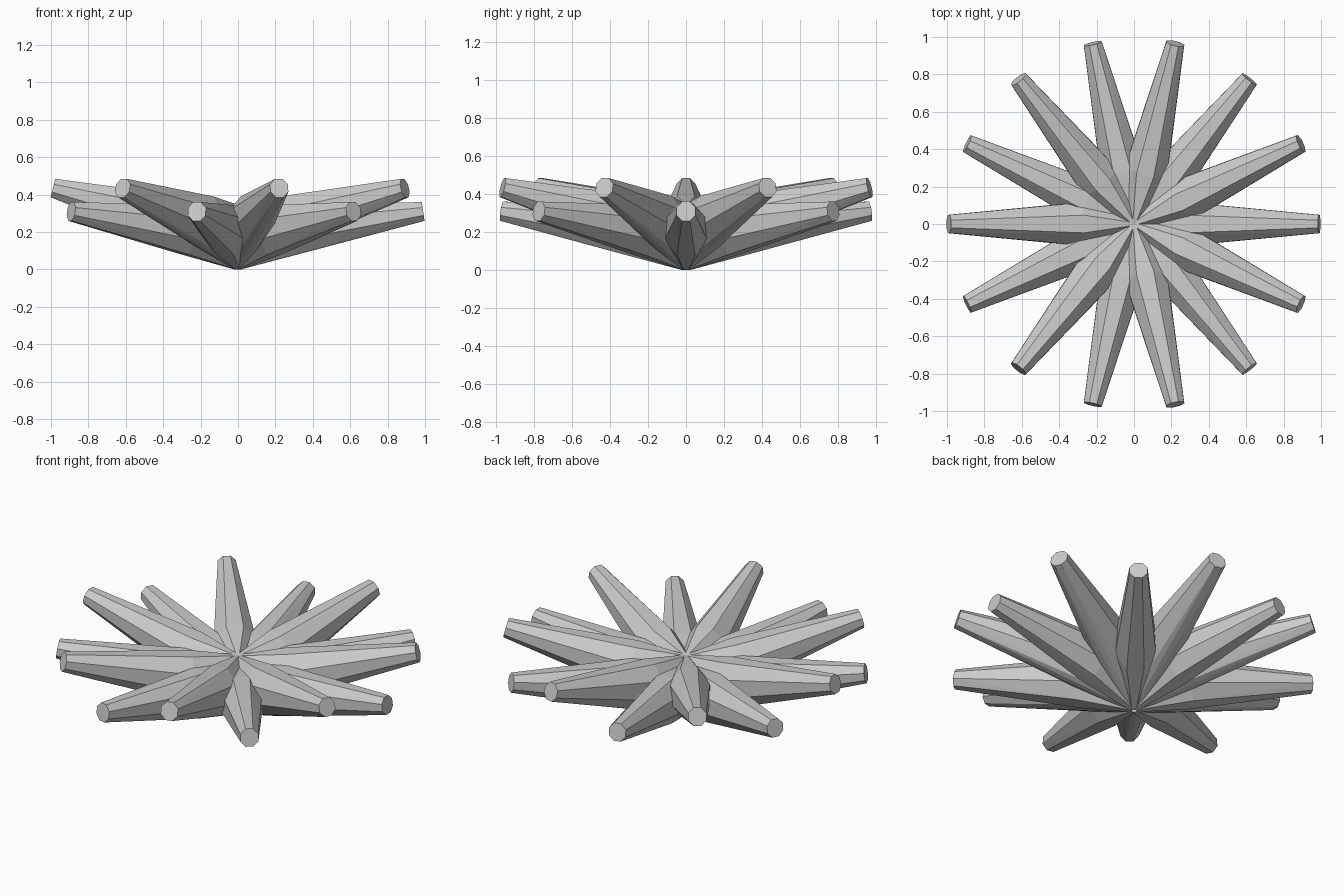
import bpy, bmesh
from math import sin, cos, pi, atan
from mathutils import Vector

if "Cube" in bpy.data.objects:
    bpy.data.objects.remove(bpy.data.objects["Cube"])

SIDES = 8


def ring(cx, cz, half_w, half_h, tilt):
    """Octagon across the leaf, flat side up, leaning with the leaf slope."""
    k = 1 / cos(pi / SIDES)
    pts = []
    for i in range(SIDES):
        a = 2 * pi * (i + 0.5) / SIDES
        u, v = half_w * k * cos(a), half_h * k * sin(a)
        pts.append(Vector((cx - v * sin(tilt), u, cz + v * cos(tilt))))
    return pts


def leaf_mesh(name, tip_z, mid_z, core_z):
    """Thick tapered leaf: blunt tip, wide middle, keel running to the root."""
    tilt = atan((tip_z - mid_z) / 0.68)
    pts = ring(0.99, tip_z, 0.049, 0.051, tilt)
    pts += ring(0.30, mid_z, 0.114, 0.132, tilt)
    pts += [Vector((-0.05, 0, core_z))]
    pts += [Vector((0.015, y, 0.0)) for y in (-0.012, 0.012)]
    bm = bmesh.new()
    verts = [bm.verts.new(p) for p in pts]
    res = bmesh.ops.convex_hull(bm, input=verts)
    junk = {g for g in res["geom_interior"] + res["geom_unused"]
            if isinstance(g, bmesh.types.BMVert)}
    bmesh.ops.delete(bm, geom=list(junk), context='VERTS')
    bmesh.ops.dissolve_limit(bm, angle_limit=0.02, verts=bm.verts[:], edges=bm.edges[:])
    bmesh.ops.recalc_face_normals(bm, faces=bm.faces[:])
    me = bpy.data.meshes.new(name)
    bm.to_mesh(me)
    bm.free()
    return me


def whorl(name, start, tip_z, mid_z, core_z):
    """Seven equal leaves around the centre."""
    me = leaf_mesh(name, tip_z, mid_z, core_z)
    for i in range(7):
        ob = bpy.data.objects.new(f"{name}_{i + 1}", me)
        ob.rotation_euler.z = start + 2 * pi * i / 7
        bpy.context.collection.objects.link(ob)


# lower and upper leaf rings, staggered
whorl("lower_leaf", 0, 0.31, 0.212, 0.31)
whorl("upper_leaf", pi / 7, 0.435, 0.262, 0.335)
